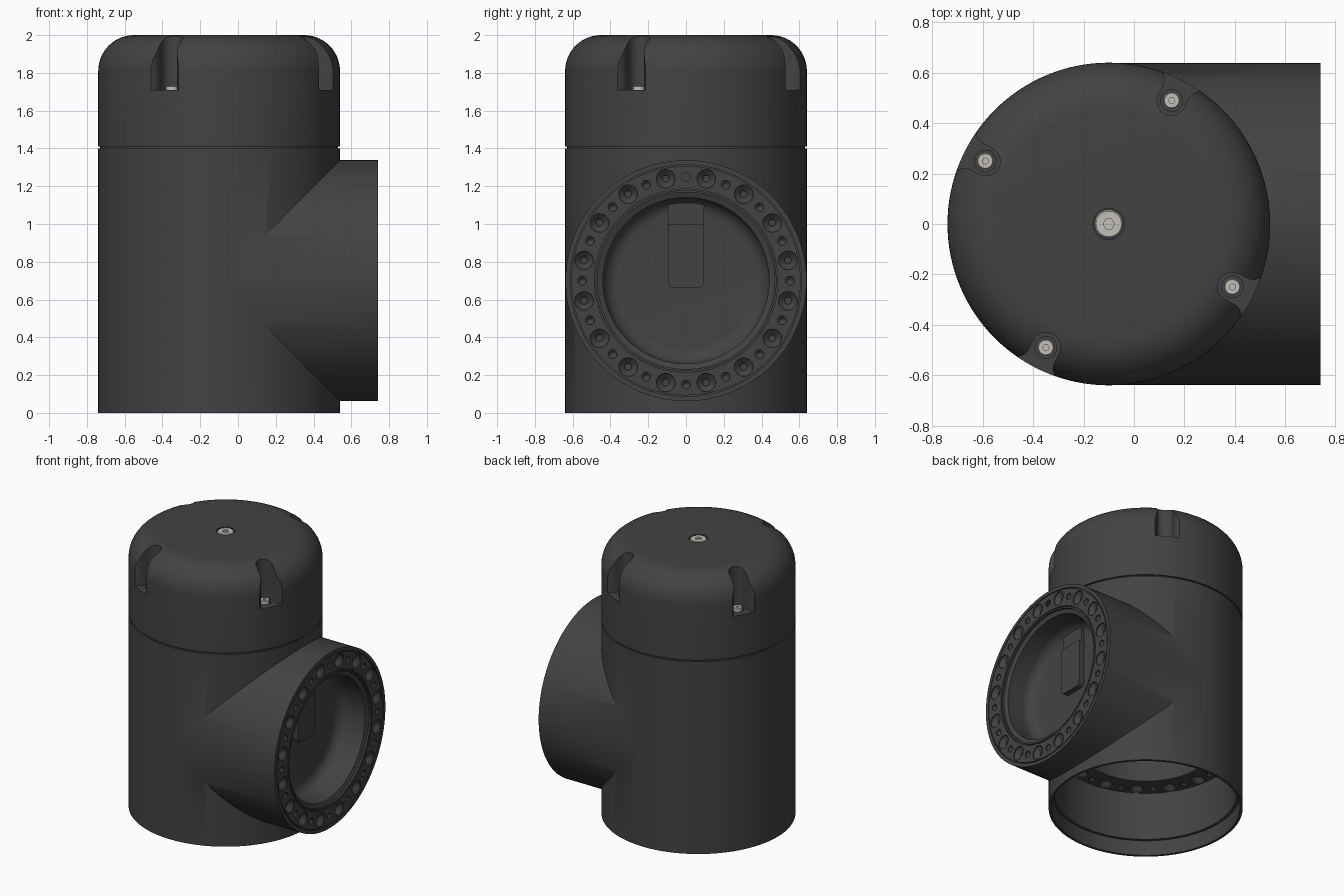
import bpy, bmesh
from math import pi, sin, cos, radians
from mathutils import Matrix, Vector

if "Cube" in bpy.data.objects:
    bpy.data.objects.remove(bpy.data.objects["Cube"])

CX, R = -0.10, 0.64
UP = Matrix.Translation((CX, 0, 0))
SIDE = Matrix.Translation((CX, 0, 0.70)) @ Matrix.Rotation(pi / 2, 4, 'Y')


def material(name, c):
    m = bpy.data.materials.new(name)
    m.diffuse_color = (*c, 1)
    m.use_nodes = True
    m.node_tree.nodes["Principled BSDF"].inputs["Base Color"].default_value = m.diffuse_color
    return m


DARK = material("dark_plastic", (0.055, 0.055, 0.055))
METAL = material("steel", (0.55, 0.53, 0.49))


def finish(name, bm, mat=DARK):
    bmesh.ops.recalc_face_normals(bm, faces=bm.faces)
    me = bpy.data.meshes.new(name)
    bm.to_mesh(me)
    bm.free()
    ob = bpy.data.objects.new(name, me)
    bpy.context.collection.objects.link(ob)
    me.materials.append(mat)
    return ob


def add_revolve(bm, pts, m, n, ring=False):
    """Spin (radius, height) points about local z."""
    rows = []
    for r, z in pts:
        if r == 0:
            rows.append([bm.verts.new(m @ Vector((0, 0, z)))] * n)
        else:
            rows.append([bm.verts.new(m @ Vector((r * cos(2 * pi * i / n), r * sin(2 * pi * i / n), z)))
                         for i in range(n)])
    pairs = list(zip(rows, rows[1:])) + ([(rows[-1], rows[0])] if ring else [])
    for a, b in pairs:
        for i in range(n):
            j = (i + 1) % n
            bm.faces.new(list(dict.fromkeys((a[i], a[j], b[j], b[i]))))


def revolve(name, pts, m, n=128, ring=False, mat=DARK):
    bm = bmesh.new()
    add_revolve(bm, pts, m, n, ring)
    return finish(name, bm, mat)


def prism(name, outline, depth, m):
    bm = bmesh.new()
    f = bm.faces.new([bm.verts.new(m @ Vector((x, y, 0))) for x, y in outline])
    ext = bmesh.ops.extrude_face_region(bm, geom=[f])
    move = m.to_3x3() @ Vector((0, 0, depth))
    bmesh.ops.translate(bm, vec=move, verts=[v for v in ext['geom'] if isinstance(v, bmesh.types.BMVert)])
    return finish(name, bm)


def boolean(ob, tool, op='DIFFERENCE'):
    mod = ob.modifiers.new("bool", 'BOOLEAN')
    mod.operation, mod.solver, mod.object = op, 'EXACT', tool
    tool.hide_render = True
    bpy.context.view_layer.objects.active = ob
    bpy.ops.object.modifier_apply(modifier=mod.name)
    bpy.data.objects.remove(tool)


def arc(cx, cz, r, a0, a1, n):
    return [(cx + r * cos(radians(a0 + (a1 - a0) * i / n)),
             cz + r * sin(radians(a0 + (a1 - a0) * i / n))) for i in range(n + 1)]


def hole_ring(m, z, d):
    """Alternating big and small countersunk holes; d is the drilling direction."""
    bm = bmesh.new()
    for i in range(32):
        a = i * pi / 16
        big = i % 2
        r = 0.049 if big else 0.023
        place = m @ Matrix.Translation((0.55 * cos(a), 0.55 * sin(a), z))
        deep = [(0.018, d * 0.035), (0.018, d * 0.06), (0, d * 0.06)] if big else [(0.008, d * 0.02), (0, d * 0.03)]
        add_revolve(bm, [(0, -d * 0.02), (r, -d * 0.02), (r, d * 0.008)] + deep, place, 24)
    return finish("hole_cutter", bm)


# Tee body: upright pipe joined to the side branch
body = revolve("tee_body", [(0, 0), (R, 0), (R, 1.40), (0, 1.40)], UP)
branch = revolve("branch", [(0, 0.02), (0.638, 0.02), (0.638, 0.84), (0, 0.84)], SIDE)
boolean(body, branch, 'UNION')

# Open bottom socket with stepped wall and inner dish
boolean(body, revolve("socket_cutter", [(0, -0.1), (0.622, -0.1), (0.622, 0.11), (0.602, 0.11), (0.602, 0.46),
        (0.44, 0.46)] + arc(0.36, 0.66, 0.08, 0, 90, 8) + [(0, 0.74)], UP))
boolean(body, hole_ring(UP, 0.46, 1))

# Branch mouth: lipped dish, grooves and drilled ring
boolean(body, revolve("dish_cutter", [(0, 0.90), (0.468, 0.90), (0.468, 0.826), (0.44, 0.815)]
        + arc(0.36, 0.69, 0.08, 0, -90, 8) + [(0, 0.61)], SIDE))
for r0, r1 in ((0.479, 0.485), (0.607, 0.613)):
    boolean(body, revolve("groove_cutter", [(r0, 0.83), (r1, 0.83), (r1, 0.86), (r0, 0.86)], SIDE, ring=True))
boolean(body, hole_ring(SIDE, 0.84, -1))

# Raised tab on the dish floor (local x points down, y across)
tab = [(-0.30, -0.095), (-0.30, 0.095)] + [(x, -y) for x, y in arc(0.005, -0.06, 0.035, 270, 360, 5)] \
    + arc(0.005, -0.06, 0.035, 0, -90, 5)
prism("dish_tab", tab, 0.06, SIDE @ Matrix.Translation((0, 0, 0.59)))
prism("dish_tab_upper", [(-0.437, -0.095), (-0.437, 0.095), (-0.30, 0.095), (-0.30, -0.095)], 0.04,
      SIDE @ Matrix.Translation((0, 0, 0.59)))

# Domed cap above a thin seam
cap = revolve("cap", [(0, 1.39), (0.63, 1.39), (0.63, 1.41), (R, 1.41)]
              + arc(0.45, 1.81, 0.19, 0, 90, 14) + [(0, 2.0)], UP)
boolean(cap, revolve("plug_recess", [(0, 1.975), (0.062, 1.975), (0.062, 2.1), (0, 2.1)], UP, 48))

# Four flared bolt notches
flare = [(0.595, -0.057), (0.615, -0.064), (0.632, -0.08), (0.66, -0.105), (0.72, -0.105)]
notch = arc(0.547, 0, 0.057, 90, 270, 12) + flare + [(x, -y) for x, y in reversed(flare)]
hexagon = [(0.5 * cos(i * pi / 3), 0.5 * sin(i * pi / 3)) for i in range(6)]


def bolt(name, m, r, z0, z1):
    """Steel head with a chamfered rim and a hex socket."""
    ob = revolve(name, [(0, z0), (r, z0), (r, z1 - 0.1 * r), (0.9 * r, z1), (0, z1)], m, 32, mat=METAL)
    tool = prism("hex_cutter", [(x * r * 0.8, y * r * 0.8) for x, y in hexagon], 0.1,
                 m @ Matrix.Translation((0, 0, z1 - 0.012)))
    boolean(ob, tool)


for k in range(4):
    turn = UP @ Matrix.Rotation(radians(63 + 90 * k), 4, 'Z')
    boolean(cap, prism("notch_cutter", notch, 0.5, turn @ Matrix.Translation((0, 0, 1.71))))
    at = turn @ Matrix.Translation((0.55, 0, 0))
    boolean(cap, revolve("counterbore", [(0, 1.69), (0.043, 1.69), (0.043, 1.75), (0, 1.75)], at, 32))
    bolt("cap_bolt_%d" % (k + 1), at, 0.032, 1.685, 1.73)

# Centre plug on top
bolt("centre_plug", UP, 0.056, 1.97, 2.0)

# Smooth shading with crisp edges
bpy.ops.object.select_all(action='DESELECT')
for ob in bpy.context.scene.objects:
    ob.select_set(True)
bpy.context.view_layer.objects.active = body
bpy.ops.object.shade_smooth_by_angle(angle=radians(30))
